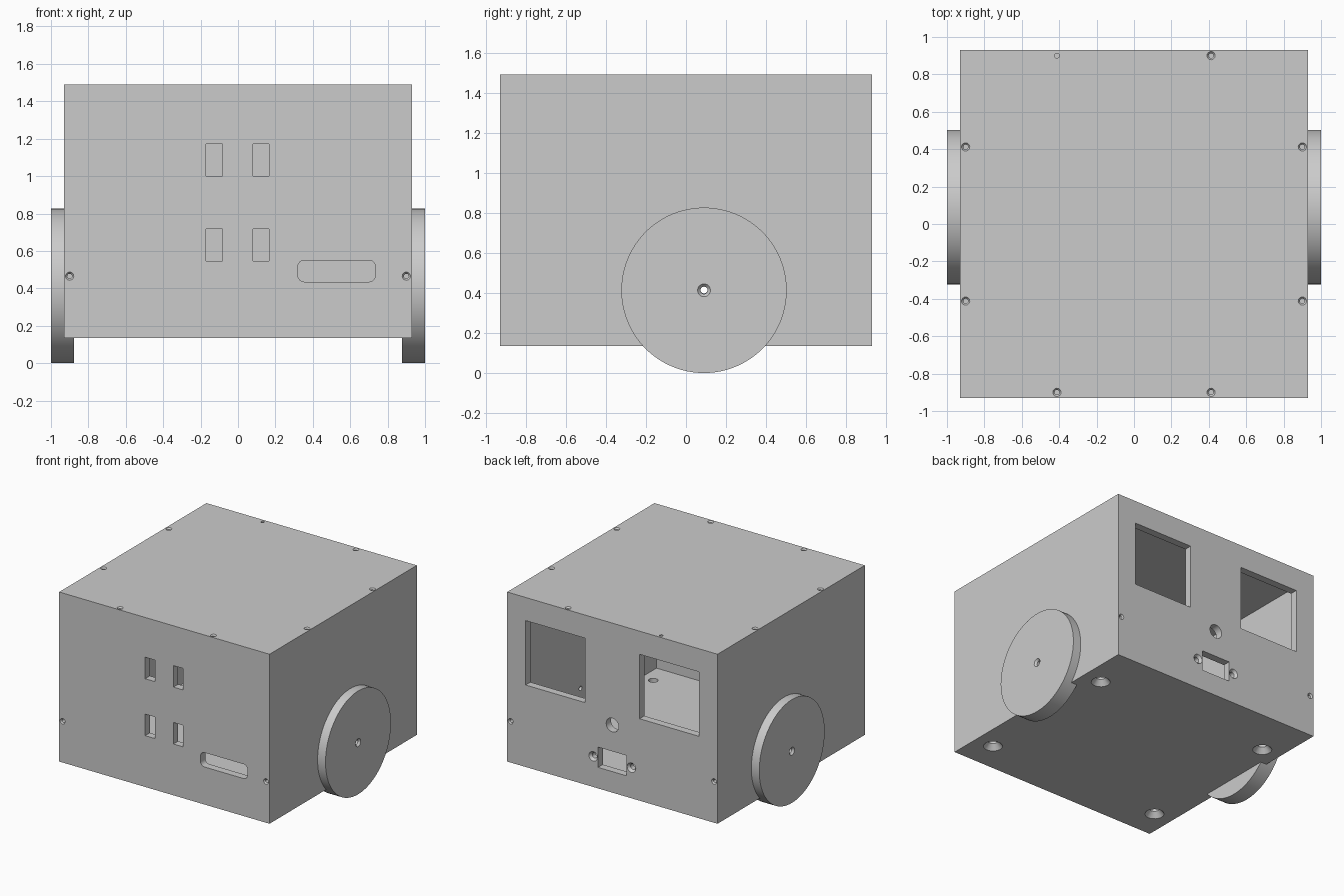
import bpy, bmesh, math
from mathutils import Vector

if "Cube" in bpy.data.objects:
    bpy.data.objects.remove(bpy.data.objects["Cube"])

W, Z0, Z1 = 0.93, 0.135, 1.49      # half width, floor underside, lid top
WALL, FLOOR = 0.06, 0.075          # panel thicknesses


def finish(bm, name):
    bmesh.ops.recalc_face_normals(bm, faces=bm.faces)
    mesh = bpy.data.meshes.new(name)
    bm.to_mesh(mesh)
    bm.free()
    ob = bpy.data.objects.new(name, mesh)
    bpy.context.collection.objects.link(ob)
    return ob


def box(bm, lo, hi):
    lo, hi = Vector(lo), Vector(hi)
    vs = bmesh.ops.create_cube(bm, size=1)["verts"]
    for v in vs:
        v.co = (lo + hi) / 2 + Vector(a * b for a, b in zip(v.co, hi - lo))


def lathe(bm, profile, origin, direction, n=24, ring=False):
    """Revolve (radius, depth) points about a direction; ring closes the profile on itself."""
    q = Vector(direction).to_track_quat('Z', 'Y')
    rows = [[bm.verts.new(Vector(origin) + q @ Vector((r * math.cos(t), r * math.sin(t), d)))
             for t in (2 * math.pi * i / n for i in range(n))] for r, d in profile]
    pairs = list(zip(rows, rows[1:])) + ([(rows[-1], rows[0])] if ring else [])
    for a, b in pairs:
        for i in range(n):
            j = (i + 1) % n
            bm.faces.new((a[i], a[j], b[j], b[i]))
    if not ring:
        bm.faces.new(rows[0])
        bm.faces.new(rows[-1])


def hole(bm, origin, direction, r, length, sink=None):
    """Drilled hole going inward, with an optional countersink radius."""
    if sink:
        prof = [(sink, -0.02), (sink, 0), (r, (sink - r) * 1.2), (r, length)]
    else:
        prof = [(r, -0.02), (r, length)]
    lathe(bm, prof, origin, direction)


def rounded_slot(bm, x0, x1, z0, z1, r, y0, y1, steps=6):
    pts = []
    for k, (cx, cz) in enumerate([(x1 - r, z1 - r), (x0 + r, z1 - r), (x0 + r, z0 + r), (x1 - r, z0 + r)]):
        for i in range(steps + 1):
            t = math.pi / 2 * (k + i / steps)
            pts.append((cx + r * math.cos(t), cz + r * math.sin(t)))
    a = [bm.verts.new((x, y0, z)) for x, z in pts]
    b = [bm.verts.new((x, y1, z)) for x, z in pts]
    bm.faces.new(a)
    bm.faces.new(b)
    for i in range(len(a)):
        j = (i + 1) % len(a)
        bm.faces.new((a[i], a[j], b[j], b[i]))


def cut(target, cutter):
    mod = target.modifiers.new("cut", 'BOOLEAN')
    mod.operation, mod.solver, mod.object = 'DIFFERENCE', 'EXACT', cutter
    bpy.context.view_layer.objects.active = target
    bpy.ops.object.modifier_apply(modifier=mod.name)
    bpy.data.objects.remove(cutter)


def smooth(ob):
    bpy.ops.object.select_all(action='DESELECT')
    ob.select_set(True)
    bpy.context.view_layer.objects.active = ob
    bpy.ops.object.shade_smooth_by_angle(angle=math.radians(30))


# Hollow case
bm = bmesh.new()
box(bm, (-W, -W, Z0), (W, W, Z1))
case = finish(bm, "case")
bm = bmesh.new()
box(bm, (-W + WALL, -W + WALL, Z0 + FLOOR), (W - WALL, W - WALL, Z1 - WALL))
cut(case, finish(bm, "cavity_cutter"))

bm = bmesh.new()
F0, F1 = -W - 0.05, -W + WALL + 0.03     # front panel cut depth
B0, B1 = W - WALL - 0.03, W + 0.05       # back panel cut depth

# Front openings: four small slots and one rounded slot
for x in (-0.17, 0.08):
    for z in (0.545, 1.0):
        box(bm, (x, F0, z), (x + 0.087, F1, z + 0.172))
rounded_slot(bm, 0.32, 0.735, 0.435, 0.55, 0.035, F0, F1)

# Back openings: two windows, cable hole, connector port with its screws
for s in (-1, 1):
    xs = sorted((s * 0.24, s * 0.767))
    box(bm, (xs[0], B0, 0.79), (xs[1], B1, 1.305))
    hole(bm, (s * 0.169, W, 0.38), (0, -1, 0), 0.022, 0.1, 0.038)
box(bm, (-0.127, B0, 0.303), (0.127, B1, 0.465))
hole(bm, (0, W, 0.675), (0, -1, 0), 0.055, 0.1)

# Screw holes in the lid, front, back, floor, and the axle holes
for s in (-1, 1):
    for t in (-1, 1):
        hole(bm, (s * 0.9, t * 0.412, Z1), (0, 0, -1), 0.013, 0.16, 0.022)
        plain = s < 0 < t
        hole(bm, (s * 0.412, t * 0.9, Z1), (0, 0, -1), 0.013, 0.16, None if plain else 0.022)
        hole(bm, (s * 0.9, t * W, 0.465), (0, -t, 0), 0.013, 0.16, 0.022)
    for y in (0.54, -0.685):
        hole(bm, (s * 0.77, y, Z0), (0, 0, 1), 0.035, 0.12, 0.07)
    hole(bm, (s * W, 0.09, 0.415), (-s, 0, 0), 0.018, 0.1)
cut(case, finish(bm, "opening_cutter"))
smooth(case)

# Wheels with a countersunk bore
for s, name in ((-1, "left_wheel"), (1, "right_wheel")):
    bm = bmesh.new()
    lathe(bm, [(0.032, 0), (0.413, 0), (0.413, 0.122), (0.018, 0.122), (0.018, 0.016)],
          (s, 0.09, 0.413), (-s, 0, 0), n=96, ring=True)
    smooth(finish(bm, name))
